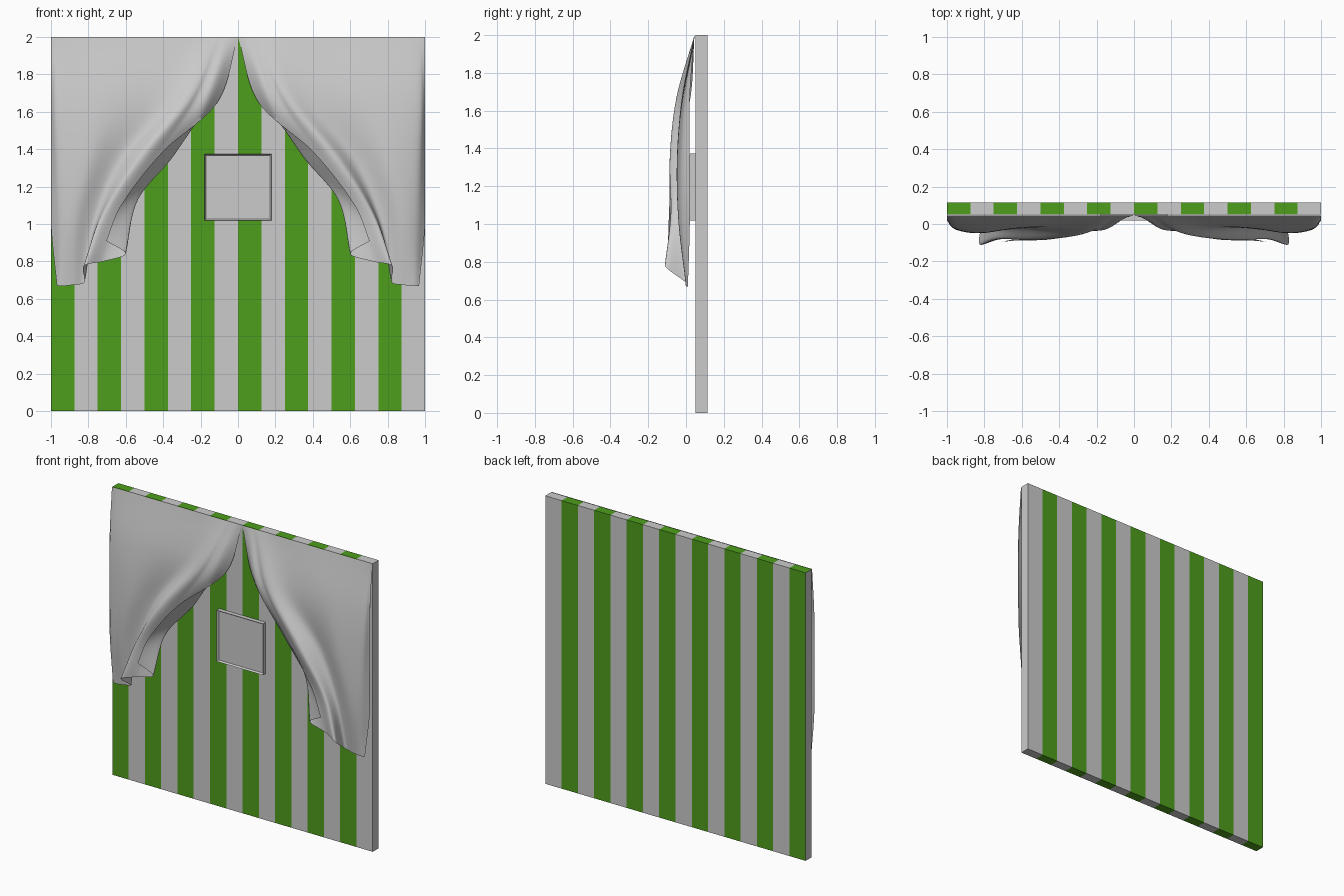
import bpy, bmesh
from mathutils import Vector

if "Cube" in bpy.data.objects:
    bpy.data.objects.remove(bpy.data.objects["Cube"])

green = bpy.data.materials.new("green")
green.diffuse_color = (0.076, 0.342, 0.012, 1)
green.use_nodes = True
green.node_tree.nodes["Principled BSDF"].inputs["Base Color"].default_value = green.diffuse_color


def make_object(name, bm):
    mesh = bpy.data.meshes.new(name)
    bm.to_mesh(mesh)
    bm.free()
    ob = bpy.data.objects.new(name, mesh)
    bpy.context.collection.objects.link(ob)
    return ob


def box(lo, hi):
    bm = bmesh.new()
    bmesh.ops.create_cube(bm, size=1)
    for v in bm.verts:
        v.co = [l + (c + 0.5) * (h - l) for c, l, h in zip(v.co, lo, hi)]
    return bm


# Striped wall: one slab cut into 16 vertical bands
bm = box((-1, 0.05, 0), (1, 0.115, 2))
for i in range(1, 16):
    bmesh.ops.bisect_plane(bm, geom=bm.verts[:] + bm.edges[:] + bm.faces[:],
                           plane_co=(-1 + i / 8, 0, 0), plane_no=(1, 0, 0))
bm.normal_update()
for f in bm.faces:
    band = int((f.calc_center_median().x + 1) * 8)
    f.material_index = int(band % 2 == 0 and abs(f.normal.x) < 0.5)
wall = make_object("striped_wall", bm)
wall.data.materials.append(None)
wall.data.materials.append(green)

# Square panel with a thin raised rim
bm = box((-0.178, 0.02, 1.018), (0.178, 0.05, 1.374))
bm.normal_update()
front = [f for f in bm.faces if f.normal.y < -0.9]
bmesh.ops.inset_region(bm, faces=front, thickness=0.011)
bmesh.ops.translate(bm, verts=front[0].verts[:], vec=(0, 0.012, 0))
make_object("framed_panel", bm)

# Curtain guide lines, outer edge to free inner edge, each running top to bottom
guides = [
    [(1, .045, 2), (1, .02, 1.67), (1, .02, 1.33), (1, .02, 1.0), (.968, .01, .67)],
    [(.92, .045, 2), (.95, -.01, 1.67), (.95, -.03, 1.33), (.95, -.025, 1.0), (.94, 0, .668)],
    [(.6, .045, 2), (.72, -.02, 1.68), (.79, -.047, 1.36), (.87, -.04, 1.02), (.88, 0, .675)],
    [(.3, .045, 2), (.42, -.015, 1.67), (.64, -.01, 1.33), (.77, -.01, 1.0), (.82, 0, .69)],
    [(.14, .045, 2), (.28, -.05, 1.67), (.53, -.085, 1.35), (.72, -.08, 1.05), (.825, -.11, .775)],
    [(.09, .045, 2), (.22, -.035, 1.67), (.44, -.05, 1.34), (.62, -.05, 1.06), (.72, -.07, .80)],
    [(.05, .045, 2), (.16, -.03, 1.67), (.34, .0, 1.37), (.535, -.03, 1.13), (.60, -.07, .84)],
    [(0, .045, 2), (.11, .02, 1.65), (.40, -.075, 1.39), (.62, -.088, 1.11), (.705, -.095, .91)],
]


def spline(points, steps):
    """Catmull-Rom curve through the points."""
    p = [Vector(q) for q in points]
    p = [2 * p[0] - p[1]] + p + [2 * p[-1] - p[-2]]
    out = []
    for i in range(1, len(p) - 2):
        a, b, c, d = p[i - 1:i + 3]
        for k in range(steps):
            t = k / steps
            out.append(0.5 * (2 * b + (c - a) * t + (2 * a - 5 * b + 4 * c - d) * t * t
                              + (3 * b - a - 3 * c + d) * t ** 3))
    return out + [p[-2]]


# Draped curtain: lofted over the guides, then mirrored to the other side
columns = [spline(g, 10) for g in guides]
bm = bmesh.new()
rows = []
for section in zip(*columns):
    pts = spline(section, 7)
    rows.append([bm.verts.new((min(max(q.x, 0), 1), min(q.y, 0.046), min(q.z, 2)))
                 for q in pts])
for r0, r1 in zip(rows, rows[1:]):
    for i in range(len(r0) - 1):
        bm.faces.new((r0[i], r0[i + 1], r1[i + 1], r1[i]))
for f in bm.faces:
    f.smooth = True
curtain = make_object("curtains", bm)
mirror = curtain.modifiers.new("mirror", 'MIRROR')
mirror.use_axis = (True, False, False)
mirror.use_mirror_merge = False
